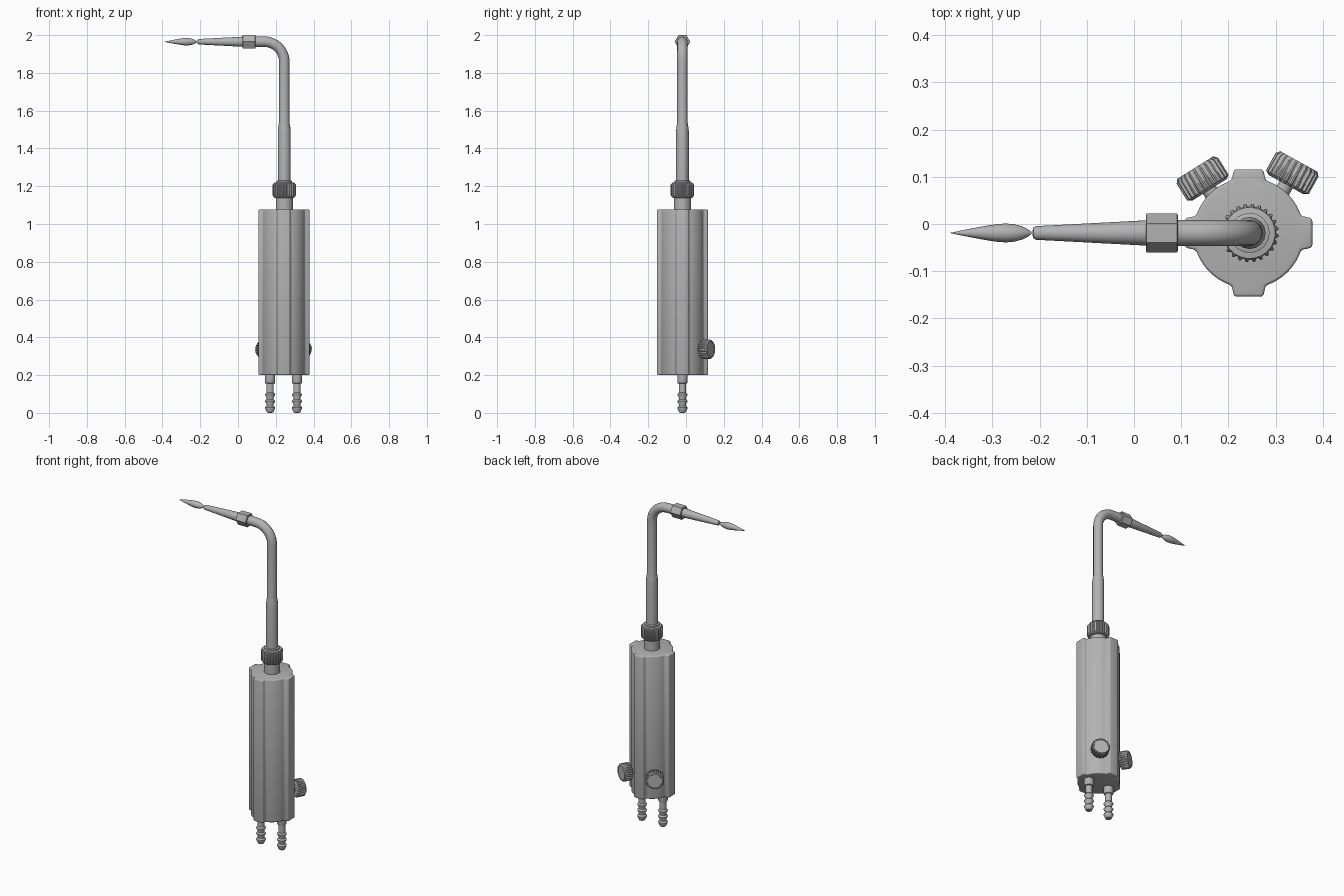
import bpy, bmesh
from math import sin, cos, pi, radians, asin
from mathutils import Vector

cube = bpy.data.objects.get("Cube")
if cube:
    bpy.data.objects.remove(cube)

GREY = (0.45, 0.45, 0.45, 1)
metal = bpy.data.materials.new("grey metal")
metal.use_nodes = True
metal.diffuse_color = GREY
metal.node_tree.nodes["Principled BSDF"].inputs["Base Color"].default_value = GREY

CX, CY = 0.245, -0.019      # axis of the handle
TIP_Z = 1.965               # height of the horizontal nozzle


def finish(obj, angle=35):
    """Bake modifiers or curve, assign the material and smooth by angle."""
    bpy.ops.object.select_all(action='DESELECT')
    bpy.context.view_layer.objects.active = obj
    obj.select_set(True)
    bpy.ops.object.convert(target='MESH')
    obj.data.materials.clear()
    obj.data.materials.append(metal)
    bpy.ops.object.shade_smooth_by_angle(angle=radians(angle))


def add_object(name, bm):
    bmesh.ops.recalc_face_normals(bm, faces=bm.faces)
    mesh = bpy.data.meshes.new(name)
    bm.to_mesh(mesh)
    bm.free()
    obj = bpy.data.objects.new(name, mesh)
    bpy.context.collection.objects.link(obj)
    return obj


def lathe(name, profile, origin, axis=(0, 0, 1), segs=32, groove=0):
    """Spin (radius, height) points; a groove depth knurls the widest rings."""
    bm = bmesh.new()
    widest = max(r for r, h in profile)
    rings = []
    for r, h in profile:
        ring = []
        for i in range(segs):
            cut = groove if r == widest and i % 4 < 2 else 0
            a = 2 * pi * i / segs
            ring.append(bm.verts.new(((r - cut) * cos(a), (r - cut) * sin(a), h)))
        rings.append(ring)
    for low, high in zip(rings, rings[1:]):
        for i in range(segs):
            j = (i + 1) % segs
            bm.faces.new((low[i], low[j], high[j], high[i]))
    bm.faces.new(rings[0])
    bm.faces.new(rings[-1])
    bmesh.ops.remove_doubles(bm, verts=bm.verts, dist=1e-5)
    obj = add_object(name, bm)
    obj.location = origin
    obj.rotation_mode = 'QUATERNION'
    obj.rotation_quaternion = Vector(axis).to_track_quat('Z', 'Y')
    finish(obj)
    return obj


# Handle: round section with four ribs, extruded upward
R, RIB, BASE, TOP = 0.117, 0.135, 0.036, 0.031
bm = bmesh.new()
outline = []
start = asin(BASE / R)
for q in range(4):
    turn = q * pi / 2
    points = [(RIB, -TOP), (RIB, TOP)]
    for k in range(11):
        a = start + (pi / 2 - 2 * start) * k / 10
        points.append((R * cos(a), R * sin(a)))
    for x, y in points:
        outline.append(bm.verts.new((x * cos(turn) - y * sin(turn),
                                     x * sin(turn) + y * cos(turn), 0.2)))
face = bm.faces.new(outline)
top = bmesh.ops.extrude_face_region(bm, geom=[face])
bmesh.ops.translate(bm, vec=(0, 0, 0.877),
                    verts=[v for v in top["geom"] if isinstance(v, bmesh.types.BMVert)])
handle = add_object("handle", bm)
handle.location = (CX - 0.002, CY, 0)
bevel = handle.modifiers.new("rounded edges", 'BEVEL')
bevel.width, bevel.segments = 0.006, 3
bevel.limit_method, bevel.angle_limit = 'ANGLE', radians(30)
finish(handle)

# Neck and knurled collar
lathe("neck", [(0.045, 1.06), (0.045, 1.16)], (CX, CY, 0))
lathe("collar", [(0.045, 1.137), (0.054, 1.14), (0.062, 1.152), (0.062, 1.208),
                 (0.054, 1.218), (0.042, 1.22), (0.042, 1.228), (0.03, 1.232)],
      (CX, CY, 0), segs=96, groove=0.006)

# Bent tube: straight stem, taper, quarter bend, horizontal run
path = [(CX, 1.2, 0.034), (CX, 1.49, 0.034), (CX, 1.51, 0.032), (CX, 1.54, 0.0275)]
BEND = 0.105
for k in range(13):
    a = pi / 2 * k / 12
    path.append((CX - BEND + BEND * cos(a), TIP_Z - BEND + BEND * sin(a), 0.0275))
path.append((0.06, TIP_Z, 0.0275))
curve = bpy.data.curves.new("bent_tube", 'CURVE')
curve.dimensions = '3D'
curve.bevel_depth = 1
curve.bevel_resolution = 6
curve.use_fill_caps = True
spline = curve.splines.new('POLY')
spline.points.add(len(path) - 1)
for p, (x, z, r) in zip(spline.points, path):
    p.co = (x, CY, z, 1)
    p.radius = r
tube = bpy.data.objects.new("bent_tube", curve)
bpy.context.collection.objects.link(tube)
finish(tube)

# Hex nut, nozzle and flame along -x
forward = (-1, 0, 0)
lathe("hex_nut", [(0.038, 0), (0.041, 0.002), (0.041, 0.066), (0.038, 0.068)],
      (0.093, CY, TIP_Z), forward, segs=6)
lathe("nozzle", [(0.027, 0), (0.0145, 0.237), (0.012, 0.243), (0.005, 0.245)],
      (0.03, CY, TIP_Z), forward)
lathe("flame", [(0.002, 0), (0.008, 0.008), (0.014, 0.02), (0.0185, 0.037),
                (0.02, 0.055), (0.0185, 0.075), (0.015, 0.098), (0.010, 0.125),
                (0.005, 0.15), (0, 0.174)],
      (-0.217, CY, TIP_Z), forward)

# Two valve knobs on the back, each on a short rod
for side, x, y, angle in (("right", 0.145, 0.096, 122), ("left", 0.336, 0.108, 61)):
    axis = (cos(radians(angle)), sin(radians(angle)), 0)
    origin = (x, y, 0.337)
    lathe(side + "_knob", [(0.042, -0.028), (0.052, -0.022), (0.052, 0.02),
                           (0.045, 0.028), (0.04, 0.028), (0.039, 0.026)],
          origin, axis, segs=96, groove=0.005)
    lathe(side + "_knob_rod", [(0.016, -0.08), (0.016, -0.02)], origin, axis)

# Two barbed hose connectors under the handle
barbs = [(0.006, 0.005), (0.017, 0.007), (0.021, 0.016)]
for z in (0.03, 0.065, 0.1):
    barbs += [(0.027, z), (0.027, z + 0.004), (0.019, z + 0.012), (0.019, z + 0.022)]
barbs += [(0.019, 0.16), (0.025, 0.162), (0.027, 0.168), (0.027, 0.21)]
for side, x in (("right", 0.17), ("left", 0.312)):
    lathe(side + "_hose_connector", [(r, z - 0.005) for r, z in barbs], (x, CY, 0))
